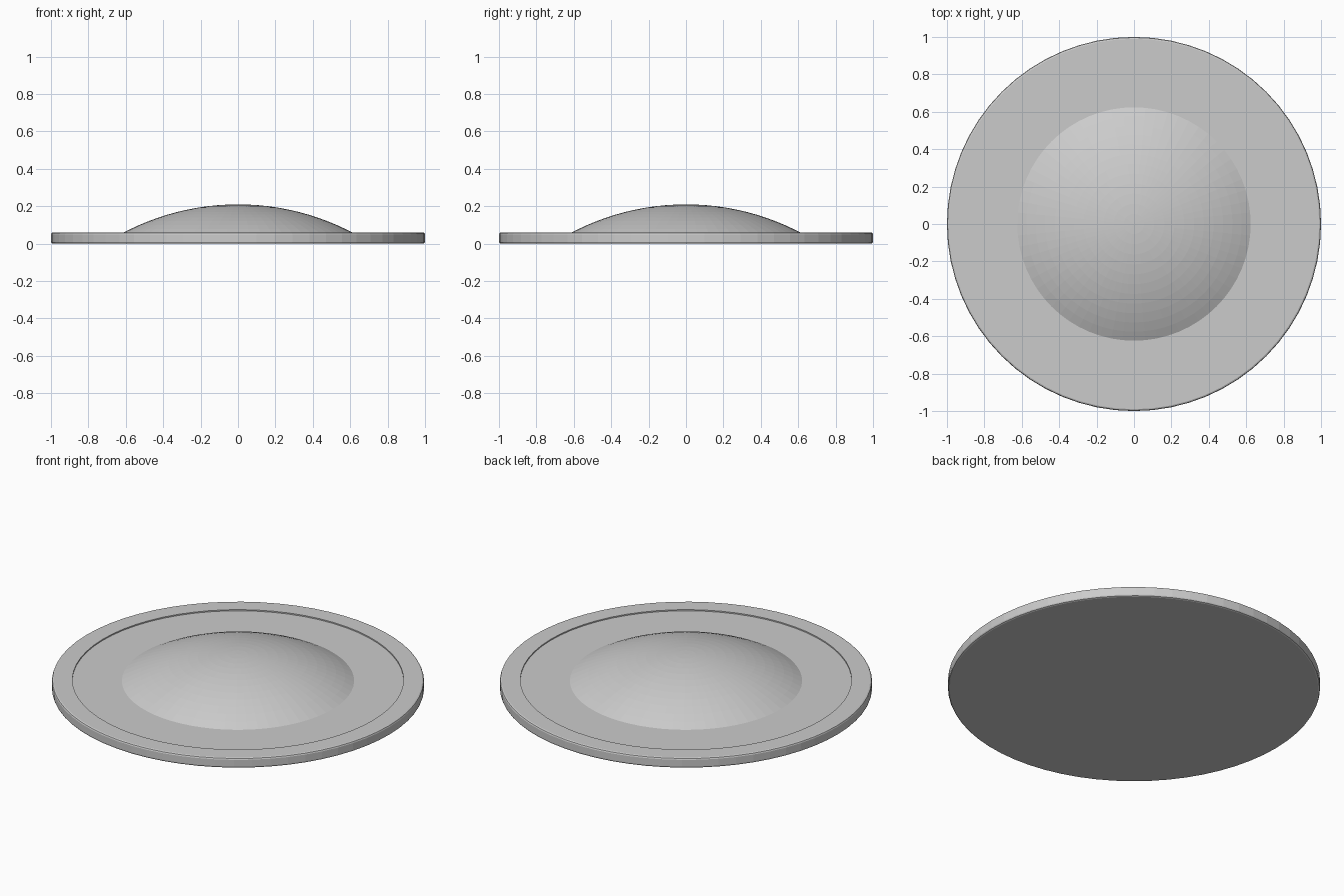
import bpy, bmesh, math

if "Cube" in bpy.data.objects:
    bpy.data.objects.remove(bpy.data.objects["Cube"])

grey = bpy.data.materials.new("plain grey")
grey.diffuse_color = (0.6, 0.6, 0.6, 1)
grey.use_nodes = True
grey.node_tree.nodes["Principled BSDF"].inputs["Base Color"].default_value = grey.diffuse_color


def lathe(name, profile, sides):
    """Spin an (r, z) profile about z; radius 0 becomes a single pole."""
    bm = bmesh.new()
    rings = []
    for r, z in profile:
        n = sides if r > 0 else 1
        rings.append([bm.verts.new((r * math.cos(2 * math.pi * i / sides),
                                    r * math.sin(2 * math.pi * i / sides), z))
                      for i in range(n)])
    for a, b in zip(rings, rings[1:]):
        for i in range(sides):
            j = (i + 1) % sides
            quad = [a[i % len(a)], a[j % len(a)], b[j % len(b)], b[i % len(b)]]
            bm.faces.new(list(dict.fromkeys(quad)))
    bmesh.ops.recalc_face_normals(bm, faces=bm.faces)
    mesh = bpy.data.meshes.new(name)
    bm.to_mesh(mesh)
    bm.free()
    mesh.materials.append(grey)
    obj = bpy.data.objects.new(name, mesh)
    bpy.context.collection.objects.link(obj)
    return obj


# Base disc with softened rim edges and a shallow recessed floor
FLOOR = 0.053
base = lathe("base_disc", [
    (0, 0), (0.99, 0), (0.997, 0.003), (1, 0.01), (1, 0.05),
    (0.997, 0.057), (0.99, 0.06), (0.89, 0.06), (0.89, FLOOR), (0, FLOOR)], 64)

# Shallow spherical dome rising from the floor
TOP, EDGE = 0.21, 0.624
h = TOP - FLOOR
R = (EDGE ** 2 + h ** 2) / (2 * h)
span = math.asin(EDGE / R)
STEPS = 12
arc = [(R * math.sin(span * (1 - k / STEPS)),
        TOP - R + R * math.cos(span * (1 - k / STEPS))) for k in range(STEPS)]
dome = lathe("dome", arc + [(0, TOP)], 64)
